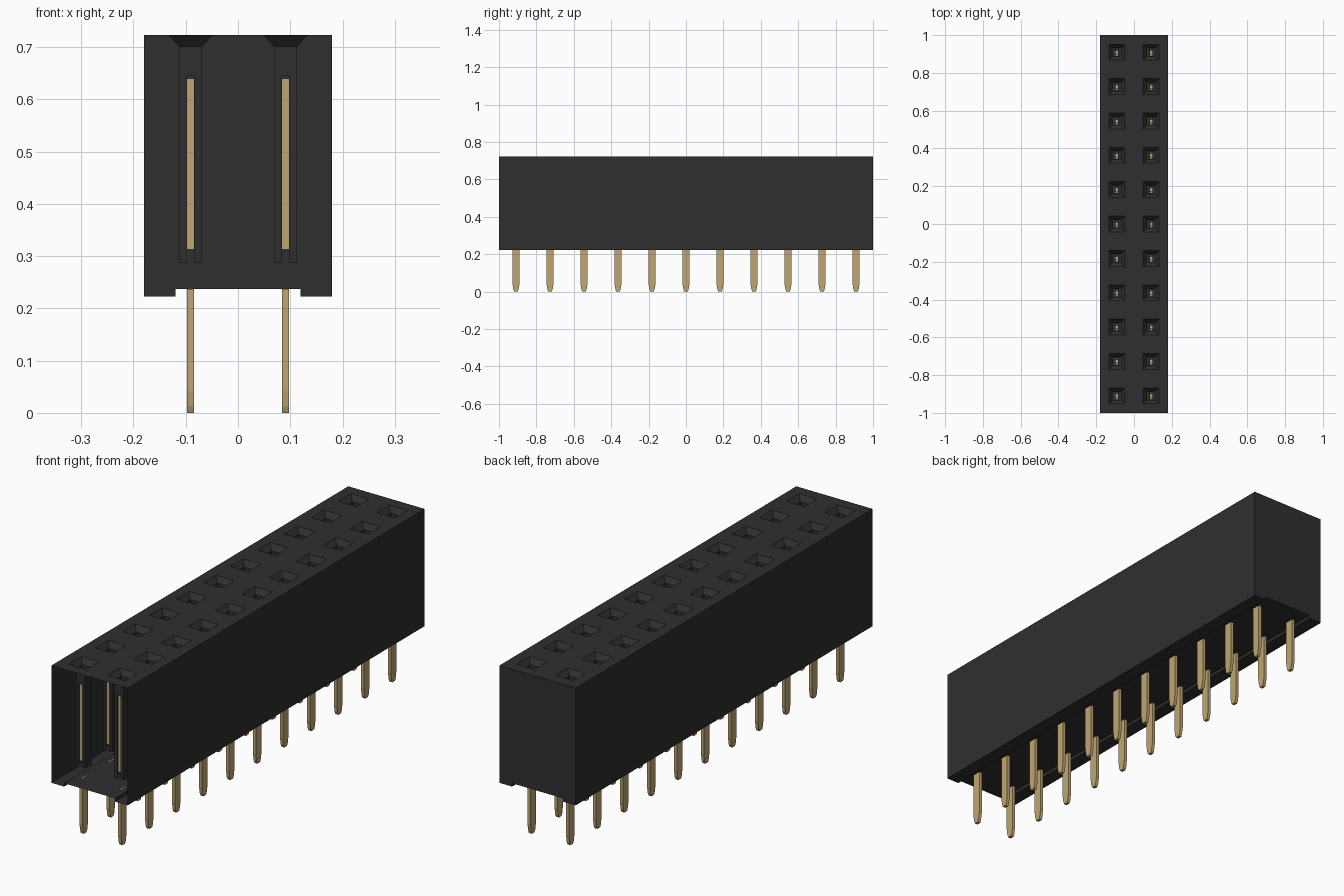
import bpy, bmesh

old = bpy.data.objects.get("Cube")
if old:
    bpy.data.objects.remove(old, do_unlink=True)


def material(name, rgb):
    m = bpy.data.materials.new(name)
    m.use_nodes = True
    m.diffuse_color = (*rgb, 1)
    node = next(n for n in m.node_tree.nodes if n.type == 'BSDF_PRINCIPLED')
    node.inputs["Base Color"].default_value = (*rgb, 1)
    return m


black = material("black plastic", (0.028, 0.028, 0.028))
gold = material("pale gold metal", (0.53, 0.38, 0.17))

ROWS = 11
PITCH = 2 / ROWS
COLUMN = PITCH / 2
W, TOP, FLOOR, FOOT = 0.18, 0.723, 0.237, 0.223
FOOT_IN = 0.12
SLOT = 0.007       # half thickness of the metal
BLADE = 0.019      # half width of the metal
WELL = 0.022       # half width of a socket well
MOUTH = 0.042      # half width of a socket mouth
ys = [(i - (ROWS - 1) / 2) * PITCH for i in range(ROWS)]
sites = [(x, y) for x in (-COLUMN, COLUMN) for y in ys]


def face(bm, pts):
    return bm.faces.new([bm.verts.new(p) for p in pts])


def finish(bm, name, mat):
    bmesh.ops.remove_doubles(bm, verts=bm.verts, dist=0.0001)
    me = bpy.data.meshes.new(name)
    bm.to_mesh(me)
    bm.free()
    me.materials.append(mat)
    ob = bpy.data.objects.new(name, me)
    bpy.context.collection.objects.link(ob)


def ring(x, y, hx, hy, z):
    return [(x - hx, y - hy, z), (x + hx, y - hy, z),
            (x + hx, y + hy, z), (x - hx, y + hy, z)]


def loft(bm, rings):
    for a, b in zip(rings, rings[1:]):
        for i in range(4):
            j = (i + 1) % 4
            face(bm, [a[i], a[j], b[j], b[i]])


def pierced_plate(bm, half_x, hx, hy, z, up):
    """Flat plate with a rectangular hole at every contact site."""
    xs = [-half_x] + [c + d for c in (-COLUMN, COLUMN) for d in (-hx, hx)] + [half_x]
    yy = [-1] + [c + d for c in ys for d in (-hy, hy)] + [1]
    for i in range(len(xs) - 1):
        for j in range(len(yy) - 1):
            if i % 2 and j % 2:
                continue
            pts = [(xs[i], yy[j], z), (xs[i + 1], yy[j], z),
                   (xs[i + 1], yy[j + 1], z), (xs[i], yy[j + 1], z)]
            face(bm, pts if up else pts[::-1])


# Housing: side walls with feet, closed back, open front
bm = bmesh.new()
side = [(FOOT_IN, FLOOR), (FOOT_IN, FOOT), (W, FOOT), (W, TOP)]
for s in (-1, 1):
    for (xa, za), (xb, zb) in zip(side, side[1:]):
        pts = [(s * xa, -1, za), (s * xb, -1, zb), (s * xb, 1, zb), (s * xa, 1, za)]
        face(bm, pts if s < 0 else pts[::-1])
outline = side + [(-x, z) for x, z in reversed(side)]
back = face(bm, [(x, 1, z) for x, z in outline])
back.normal_update()
if back.normal.y < 0:
    back.normal_flip()
pierced_plate(bm, W, MOUTH, MOUTH, TOP, True)
pierced_plate(bm, FOOT_IN, SLOT, BLADE, FLOOR, False)
finish(bm, "housing", black)

# Socket wells: funnel mouth, square tube, then two prongs beside a slit
bm = bmesh.new()
SPLIT, BASE = 0.645, 0.287
for x, y in sites:
    loft(bm, [ring(x, y, MOUTH, MOUTH, TOP), ring(x, y, WELL, WELL, 0.701),
              ring(x, y, WELL, WELL, SPLIT)])
    for s in (-1, 1):
        path = [(x + s * SLOT, y - WELL), (x + s * WELL, y - WELL),
                (x + s * WELL, y + WELL), (x + s * SLOT, y + WELL)][::s]
        for a, b in zip(path, path[1:]):
            face(bm, [(*a, SPLIT), (*b, SPLIT), (*b, BASE), (*a, BASE)])
        face(bm, [(*p, BASE) for p in path])
finish(bm, "socket_wells", black)

# Spring contacts inside the wells
bm = bmesh.new()
for x, y in sites:
    loft(bm, [ring(x, y, SLOT, BLADE, z) for z in (0.313, 0.64)])
finish(bm, "contacts", gold)

# Solder pins with tapered tips
bm = bmesh.new()
for x, y in sites:
    rings = [ring(x, y, SLOT, h, z) for h, z in
             ((0.009, 0), (0.014, 0.012), (BLADE, 0.043), (BLADE, FLOOR))]
    loft(bm, rings)
    face(bm, rings[0][::-1])
finish(bm, "pins", gold)
